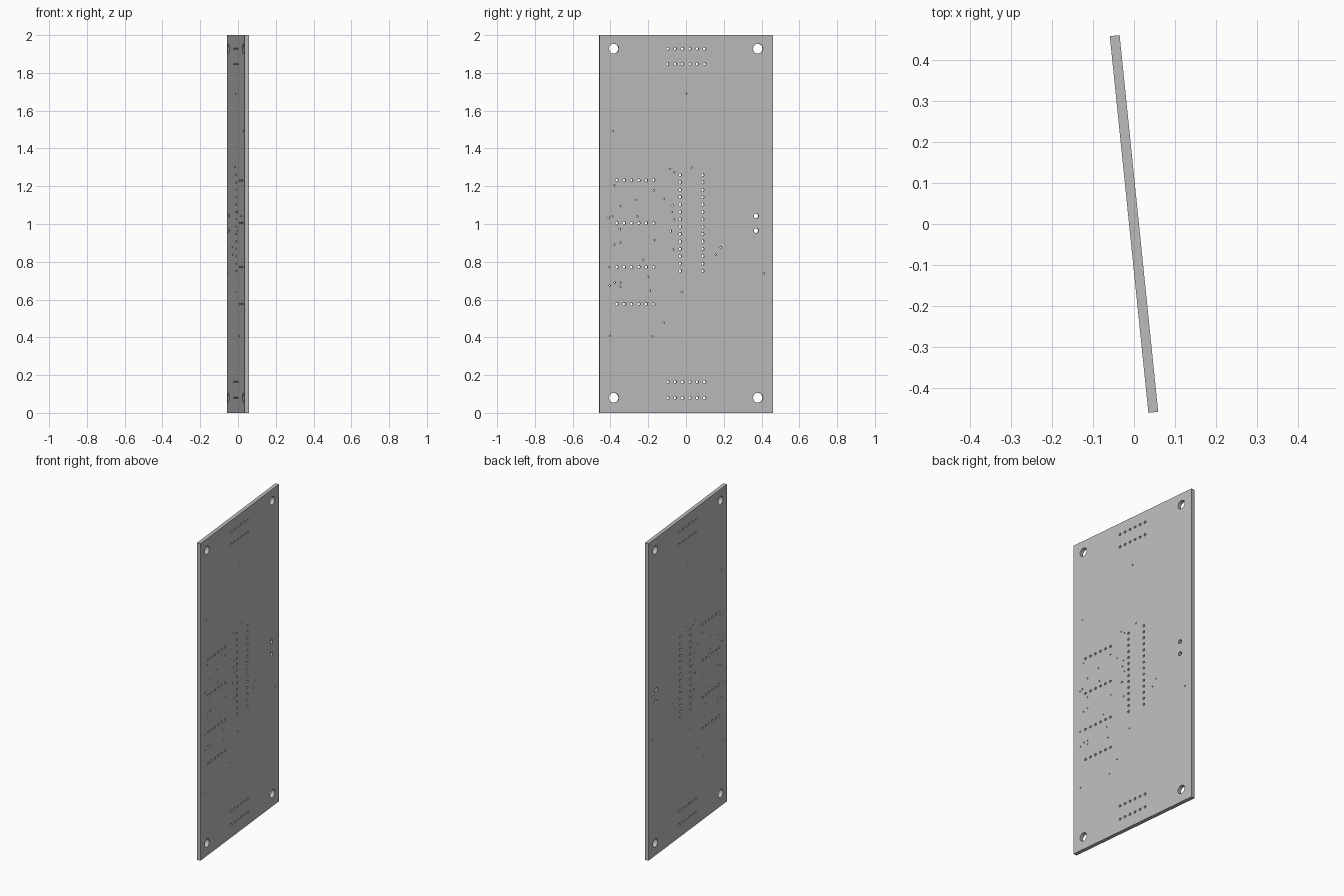
import bpy
from math import cos, sin, pi, atan2
from mathutils import Matrix

cube = bpy.data.objects.get("Cube")
if cube:
    bpy.data.objects.remove(cube, do_unlink=True)

WIDTH, HEIGHT, THICK = 0.923, 2.0, 0.024
TURN = atan2(0.094, 0.918)
PITCH = 0.0391

# Plain grey board material
grey = bpy.data.materials.new("board grey")
grey.use_nodes = True
colour = (0.5, 0.5, 0.5, 1)
grey.diffuse_color = colour
grey.node_tree.nodes["Principled BSDF"].inputs["Base Color"].default_value = colour

# Flat outline; closed splines inside it become through holes
outline = bpy.data.curves.new("board_outline", "CURVE")
outline.dimensions = "2D"
outline.fill_mode = "BOTH"
outline.extrude = THICK / 2


def add_loop(points):
    spline = outline.splines.new("POLY")
    spline.points.add(len(points) - 1)
    for target, (x, y) in zip(spline.points, points):
        target.co = (x, y, 0, 1)
    spline.use_cyclic_u = True


def add_hole(x, y, radius, sides):
    angles = [2 * pi * i / sides for i in range(sides)]
    add_loop([(x + radius * cos(a), y + radius * sin(a)) for a in angles])


def add_pin_row(x, y, count, dx=0.0, dy=0.0):
    for i in range(count):
        add_hole(x + i * dx, y + i * dy, 0.0075, 16)


# Board edge
w = WIDTH / 2
add_loop([(-w, 0), (w, 0), (w, HEIGHT), (-w, HEIGHT)])

# Corner mounting holes
for x in (-0.385, 0.382):
    for y in (0.08, 1.928):
        add_hole(x, y, 0.026, 32)

# Pair of medium holes beside one edge
for y in (0.965, 1.043):
    add_hole(0.372, y, 0.0125, 24)

# Connector pin rows at both ends
for y in (0.08, 0.165, 1.847, 1.928):
    add_pin_row(-0.098, y, 6, dx=PITCH)

# Module pin rows along one side
for y in (0.576, 0.772, 1.005, 1.231):
    add_pin_row(-0.369, y, 6, dx=PITCH)

# Two long pin columns in the middle
for x in (-0.032, 0.088):
    add_pin_row(x, 0.751, 14, dy=PITCH)

# Scattered small vias
vias = [
    (0, 1.69), (-.39, 1.49), (-.088, 1.292), (-.064, 1.275), (.027, 1.3),
    (-.383, 1.204), (-.173, 1.178), (-.268, 1.127), (-.351, 1.095),
    (-.12, 1.133), (-.072, 1.098), (-.077, 1.063), (-.412, 1.034),
    (-.393, 1.041), (-.26, 1.04), (-.064, 1.024), (-.353, .973),
    (-.383, .891), (-.351, .902), (-.17, .915), (.183, .876), (.157, .838),
    (-.229, .812), (-.069, .865), (-.41, .772), (.412, .74), (-.202, .721),
    (-.38, .69), (-.351, .69), (-.351, .668), (-.407, .674), (-.193, .647),
    (-.024, .639), (-.12, .477), (-.407, .408), (-.181, .406),
]
for x, y in vias:
    add_hole(x, y, 0.004, 12)
add_hole(-0.083, 0.963, 0.006, 12)

# Turn the filled outline into a mesh, standing upright and slightly turned
source = bpy.data.objects.new("board_source", outline)
bpy.context.scene.collection.objects.link(source)
bpy.context.view_layer.update()
graph = bpy.context.evaluated_depsgraph_get()
mesh = bpy.data.meshes.new_from_object(source.evaluated_get(graph))
bpy.data.objects.remove(source, do_unlink=True)

c, s = cos(TURN), sin(TURN)
mesh.transform(Matrix(((-s, 0, c, 0), (c, 0, s, 0), (0, 1, 0, 0), (0, 0, 0, 1))))
mesh.name = "circuit_board"
mesh.materials.clear()
mesh.materials.append(grey)
board = bpy.data.objects.new("circuit_board", mesh)
bpy.context.scene.collection.objects.link(board)

# Weld the walls to the faces and keep the rims sharp
bpy.ops.object.select_all(action="DESELECT")
board.select_set(True)
bpy.context.view_layer.objects.active = board
bpy.ops.object.mode_set(mode="EDIT")
bpy.ops.mesh.select_all(action="SELECT")
bpy.ops.mesh.remove_doubles(threshold=0.00005)
bpy.ops.mesh.normals_make_consistent(inside=False)
bpy.ops.object.mode_set(mode="OBJECT")
bpy.ops.object.shade_smooth_by_angle(angle=pi / 6)
